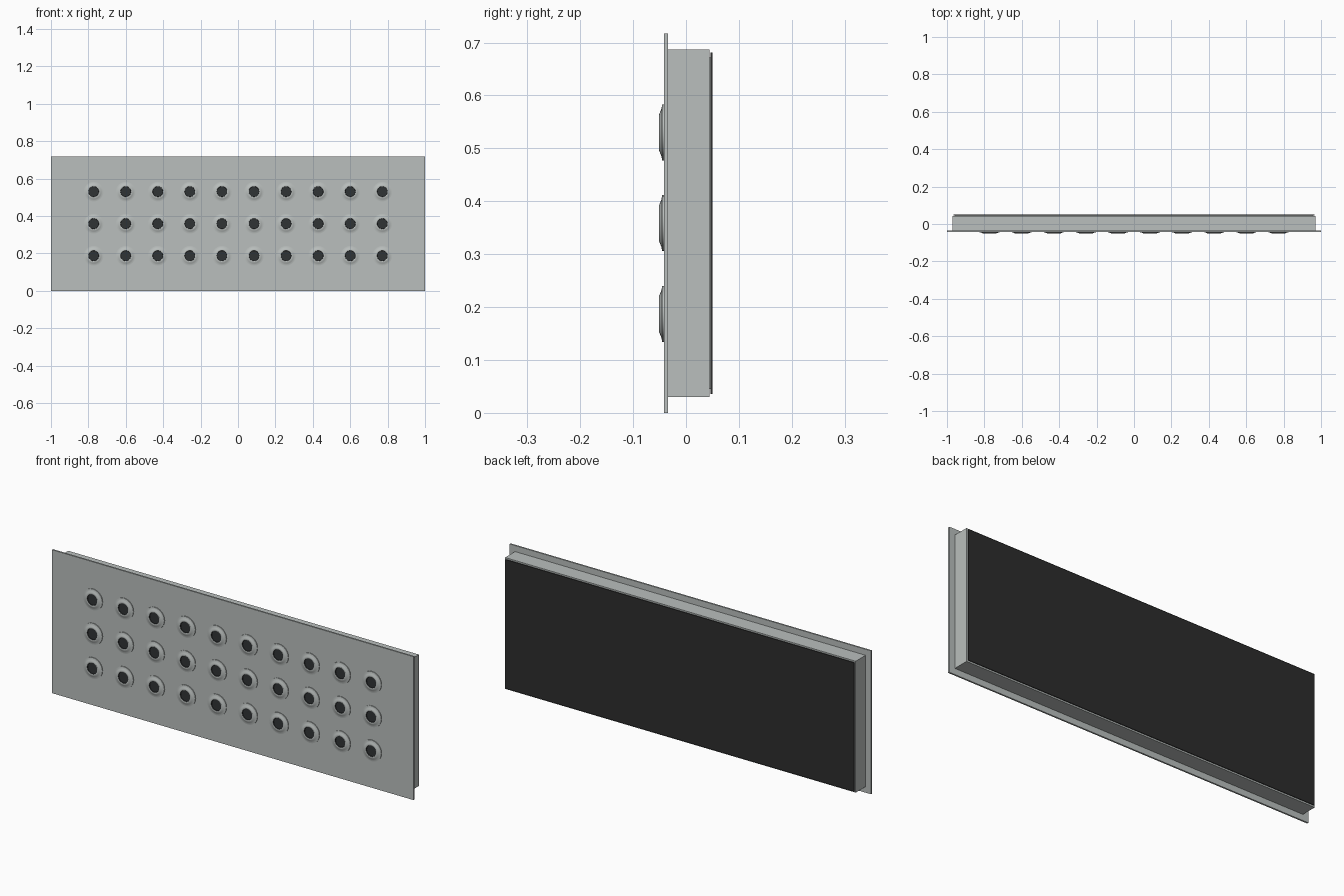
import bpy, bmesh, math

if "Cube" in bpy.data.objects:
    bpy.data.objects.remove(bpy.data.objects["Cube"])


def material(name, rgb):
    m = bpy.data.materials.new(name)
    m.diffuse_color = (*rgb, 1)
    m.use_nodes = True
    m.node_tree.nodes["Principled BSDF"].inputs["Base Color"].default_value = m.diffuse_color
    return m


GREY = material("satin grey", (0.49, 0.52, 0.51))
BLACK = material("matt black", (0.026, 0.026, 0.026))
DARK = material("dark opening", (0.03, 0.034, 0.036))


def box(name, x, y0, y1, z0, z1, mat):
    """Box centred on x = 0 with half width x."""
    bpy.ops.mesh.primitive_cube_add(size=1, location=(0, (y0 + y1) / 2, (z0 + z1) / 2))
    ob = bpy.context.object
    ob.name = name
    ob.scale = (2 * x, y1 - y0, z1 - z0)
    bpy.ops.object.transform_apply(location=False, rotation=False, scale=True)
    ob.data.materials.append(mat)
    return ob


# Front plate, housing and back sheet
box("front_plate", 1.0, -0.042, -0.034, 0.0, 0.717, GREY)
box("housing", 0.97, -0.034, 0.044, 0.03, 0.687, GREY)
box("back_core", 0.955, 0.044, 0.047, 0.045, 0.672, GREY)
box("back_sheet", 0.964, 0.0465, 0.05, 0.036, 0.681, BLACK)

# Nozzle: flange, domed collar, rim and recessed dark opening (radius, y)
PROFILE = [(0.053, -0.042), (0.053, -0.0455), (0.046, -0.0460), (0.041, -0.0480),
           (0.035, -0.0505), (0.031, -0.0512), (0.028, -0.0500), (0.027, -0.0465)]
SIDES = 24
bm = bmesh.new()
rings = []
for r, y in PROFILE:
    rings.append([bm.verts.new((r * math.cos(2 * math.pi * i / SIDES), y,
                                r * math.sin(2 * math.pi * i / SIDES)))
                  for i in range(SIDES)])
for a, b in zip(rings, rings[1:]):
    for i in range(SIDES):
        j = (i + 1) % SIDES
        bm.faces.new((a[i], a[j], b[j], b[i]))
opening = bm.faces.new(rings[-1])
opening.material_index = 1
bm.normal_update()
if opening.normal.y > 0:
    bmesh.ops.reverse_faces(bm, faces=bm.faces[:])
for f in bm.faces:
    if f.calc_center_median().y > -0.0490 and f.calc_center_median().length < 0.06:
        c = f.verts[0].co
        if all(math.hypot(v.co.x, v.co.z) < 0.0285 for v in f.verts):
            f.material_index = 1
nozzle_mesh = bpy.data.meshes.new("nozzle")
bm.to_mesh(nozzle_mesh)
bm.free()
nozzle_mesh.materials.append(GREY)
nozzle_mesh.materials.append(DARK)

# Grid of nozzles, ten across and three high
for row in range(3):
    for col in range(10):
        ob = bpy.data.objects.new(f"nozzle_{row + 1}_{col + 1}", nozzle_mesh)
        ob.location = ((col - 4.5) * 0.1715, 0, 0.3585 + (row - 1) * 0.1715)
        bpy.context.collection.objects.link(ob)
        if row == col == 0:
            bpy.ops.object.select_all(action='DESELECT')
            ob.select_set(True)
            bpy.context.view_layer.objects.active = ob
            bpy.ops.object.shade_smooth_by_angle(angle=math.radians(35))
